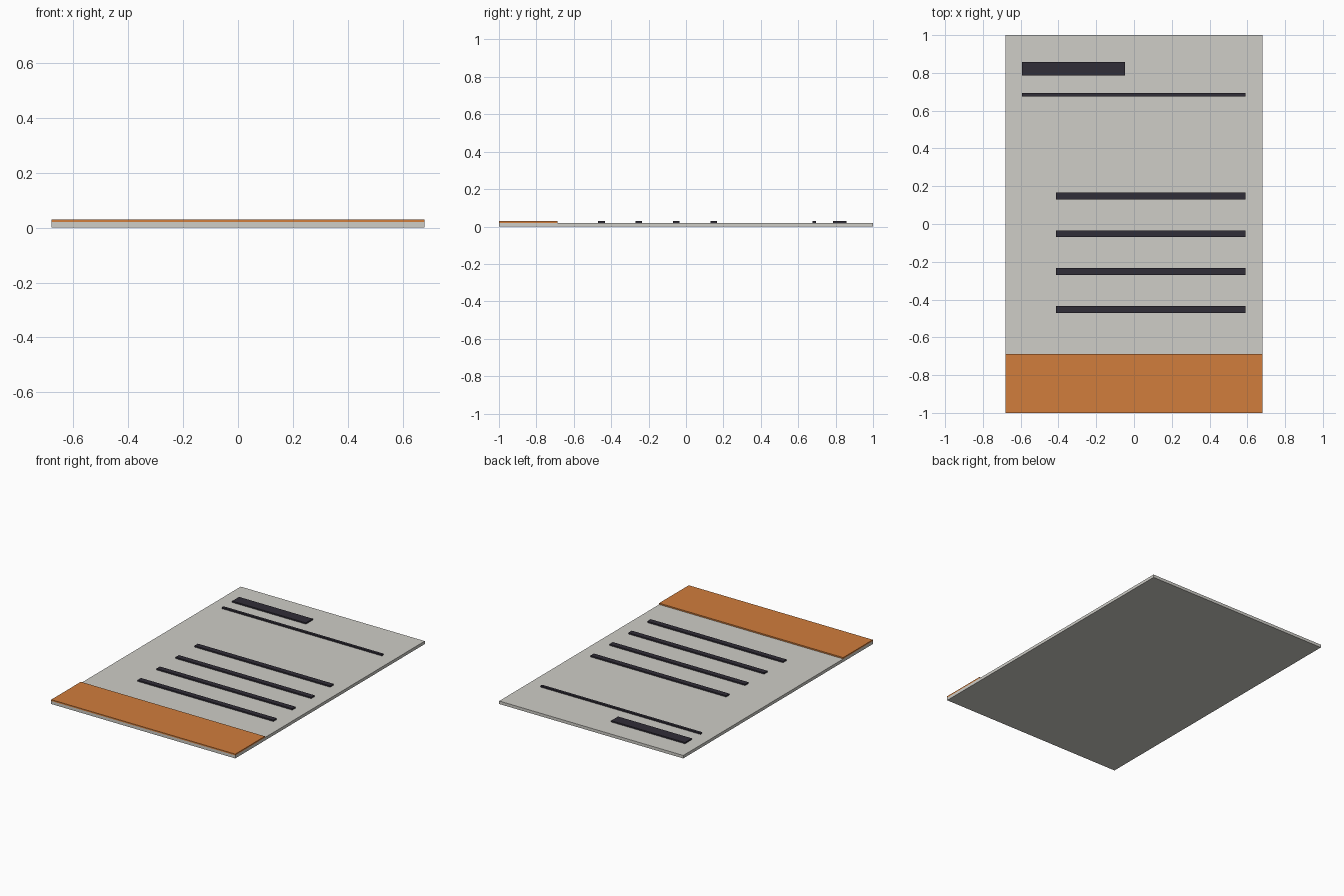
import bpy

if "Cube" in bpy.data.objects:
    bpy.data.objects.remove(bpy.data.objects["Cube"])


def material(name, rgb):
    mat = bpy.data.materials.new(name)
    mat.diffuse_color = (*rgb, 1)
    mat.use_nodes = True
    mat.node_tree.nodes["Principled BSDF"].inputs["Base Color"].default_value = mat.diffuse_color
    return mat


def slab(name, x, y, z, mat):
    """Box spanning the given (min, max) ranges."""
    bpy.ops.mesh.primitive_cube_add(
        size=1, location=[(a + b) / 2 for a, b in (x, y, z)])
    obj = bpy.context.object
    obj.name = name
    obj.scale = [b - a for a, b in (x, y, z)]
    bpy.ops.object.transform_apply(location=False, rotation=False, scale=True)
    obj.data.materials.append(mat)
    return obj


paper = material("paper", (0.62, 0.61, 0.57))
ink = material("ink", (0.03, 0.026, 0.038))
orange = material("orange", (0.64, 0.205, 0.045))

BASE, TOP = 0.02, 0.029
RAISED = (BASE, TOP)

# Page and coloured footer strip
slab("page", (-0.68, 0.68), (-1, 1), (0, BASE), paper)
slab("footer_band", (-0.68, 0.68), (-1, -0.688), RAISED, orange)

# Heading bar and thin rule under it
slab("heading_bar", (-0.593, -0.048), (0.785, 0.858), RAISED, ink)
slab("heading_rule", (-0.593, 0.59), (0.676, 0.694), RAISED, ink)

# Four evenly spaced body lines
for i in range(4):
    y = 0.148 - 0.2 * i
    slab(f"body_line_{i + 1}", (-0.413, 0.59), (y - 0.018, y + 0.018), RAISED, ink)
